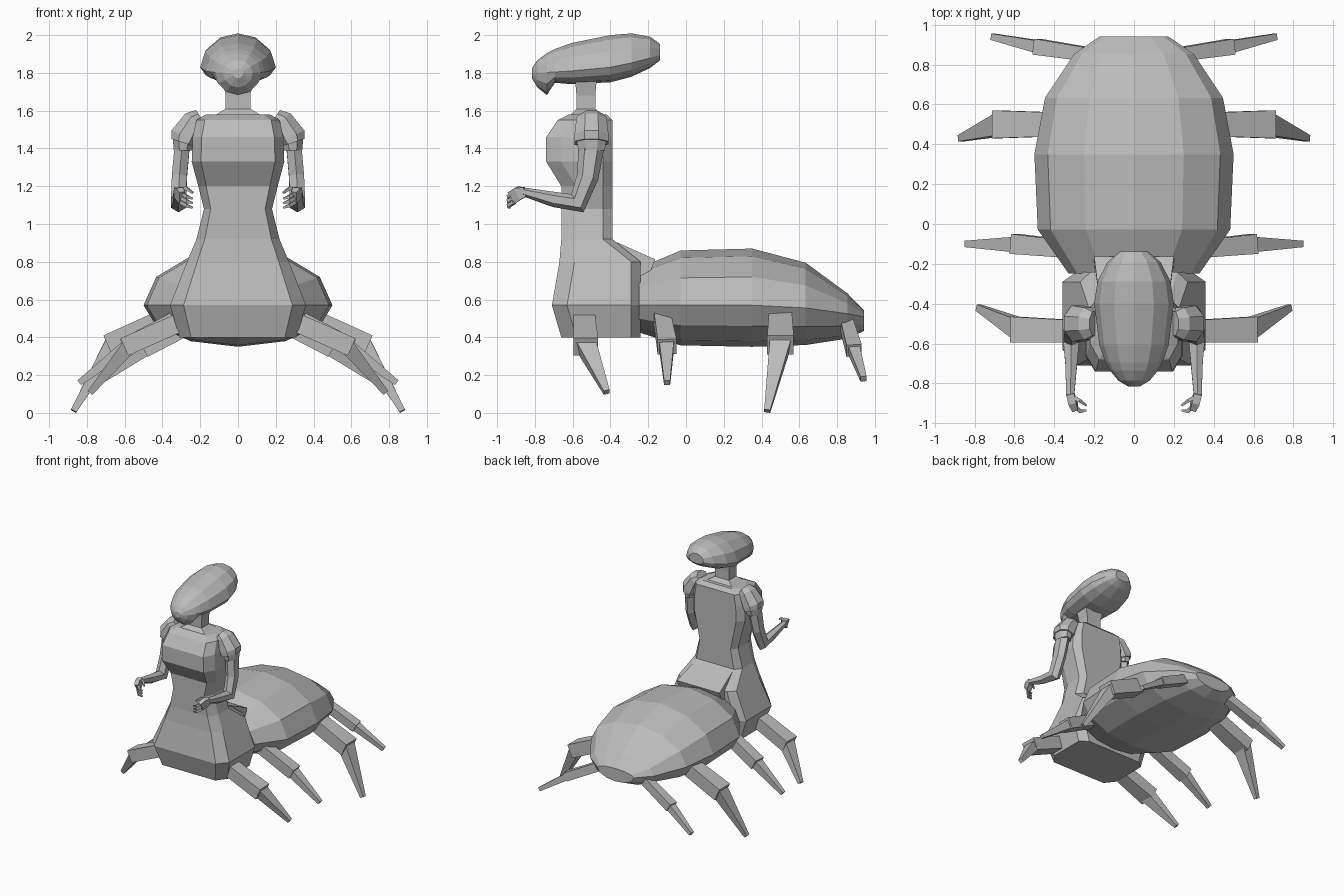
import bpy
import bmesh
from math import cos, sin, pi, tau
from mathutils import Vector

if "Cube" in bpy.data.objects:
    bpy.data.objects.remove(bpy.data.objects["Cube"], do_unlink=True)

colour = (.5, .5, .5, 1)
grey = bpy.data.materials.new("plain grey")
grey.use_nodes = True
grey.diffuse_color = colour
grey.node_tree.nodes["Principled BSDF"].inputs["Base Color"].default_value = colour


def loft(name, rings):
    """Bridge a row of equal rings, cap both ends, flat shaded."""
    bm = bmesh.new()
    rows = [[bm.verts.new(point) for point in ring] for ring in rings]
    for lower, upper in zip(rows, rows[1:]):
        for i in range(len(lower)):
            bm.faces.new((lower[i - 1], lower[i], upper[i], upper[i - 1]))
    bm.faces.new(rows[0])
    bm.faces.new(rows[-1])
    bmesh.ops.recalc_face_normals(bm, faces=bm.faces)
    mesh = bpy.data.meshes.new(name)
    bm.to_mesh(mesh)
    bm.free()
    mesh.materials.append(grey)
    obj = bpy.data.objects.new(name, mesh)
    bpy.context.collection.objects.link(obj)


def egg_ring(y, width, middle, rise, drop, sides=12):
    """Upright oval with different heights above and below its widest line."""
    ring = []
    for i in range(sides):
        angle = tau * i / sides
        height = cos(angle)
        ring.append((width * sin(angle), y, middle + height * (rise if height > 0 else drop)))
    return ring


def limb(name, points, sizes, ref, side=1, sides=4):
    """Tube through points; sizes are half extents along ref and across it."""
    path = [Vector((x * side, y, z)) for x, y, z in points]
    ref = Vector(ref)
    last = len(path) - 1
    reach = 1 / cos(pi / sides)
    rings = []
    for i, (point, (along, across)) in enumerate(zip(path, sizes)):
        way = (path[min(i + 1, last)] - path[max(i - 1, 0)]).normalized()
        u = (ref - way * ref.dot(way)).normalized() * along * reach
        v = way.cross(u).normalized() * across * reach
        angles = [tau * (k + .5) / sides for k in range(sides)]
        rings.append([point + u * cos(a) + v * sin(a) for a in angles])
    loft(name, rings)


X_AXIS, Y_AXIS, Z_AXIS = (1, 0, 0), (0, 1, 0), (0, 0, 1)

# Torso and skirt: height, half width, distance of the front and of the back panel
torso = []
for z, width, front, back in (
        (.4, .31, .66, .24), (.57, .36, .71, .24), (.8, .27, .67, .24),
        (.92, .22, .66, .39), (1.08, .18, .66, .39), (1.2, .21, .66, .39),
        (1.33, .245, .74, .39), (1.46, .24, .74, .39), (1.55, .22, .68, .39),
        (1.58, .17, .62, .42)):
    panel = width * .8
    right = [(panel, -front, z), (width, .08 - front, z),
             (width, -back - .05, z), (panel, -back, z)]
    torso.append(right + [(-x, y, z) for x, y, z in reversed(right)])
loft("torso", torso)

# Abdomen: blunt towards the front, rounded and drooping towards the rear
abdomen = []
for t in (-.95, -.6, 0, .45, .8, .94):
    power = 4 if t < 0 else 2
    swell = (1 - abs(t) ** power) ** (1 / power)
    rise = swell if t < 0 else swell ** 2
    middle = .57 - .07 * max(t, 0) ** 2
    abdomen.append(egg_ring(.35 + .63 * t, swell / 2, middle, .3 * rise, .22 * swell))
loft("abdomen", abdomen)

# Sloping saddle between the back and the abdomen
limb("saddle", ((0, -.45, .82), (0, -.2, .72)), ((.17, .11), (.2, .1)), X_AXIS)

# Neck, flaring into the shoulders and the head
limb("neck", ((0, -.53, 1.56), (0, -.53, 1.61), (0, -.53, 1.68), (0, -.53, 1.8)),
     ((.15, .1), (.065, .05), (.065, .05), (.09, .06)), X_AXIS)

# Long swept head, deeper at the chin and tilted up at the rear
head = []
for t in (-.99, -.92, -.8, -.7, -.5, 0, .4, .75, .94):
    swell = (1 - t * t) ** .5
    y = -.4 + t * (.42 if t < 0 else .28)
    middle = 1.83 + .05 * t + .02 * t * t
    depth = .2 if t < -.75 else .08
    head.append(egg_ring(y, swell / 5, middle, .17 * swell, depth * swell))
loft("head", head)

# Legs: hip, knee, foot, half thickness along y and across
legs = {
    "front": ((.26, -.54, .5), (.6, -.53, .35), (.78, -.42, .11), .065, .05),
    "second": ((.28, -.13, .52), (.6, -.1, .35), (.84, -.1, .16), .05, .045),
    "third": ((.38, .5, .5), (.69, .5, .36), (.87, .43, .01), .07, .055),
    "rear": ((.22, .85, .47), (.49, .89, .33), (.71, .94, .18), .04, .035),
}
for side, label in ((1, "left"), (-1, "right")):
    for pair, (hip, knee, foot, thick, tall) in legs.items():
        limb(f"{label}_{pair}_upper_leg", (hip, knee),
             ((thick * .85, tall), (thick, tall)), Y_AXIS, side)
        start = Vector(knee).lerp(Vector(hip), .1)
        limb(f"{label}_{pair}_lower_leg", (start, foot),
             ((thick * .8, tall * .8), (.016, .016)), Y_AXIS, side)

    # Puffed sleeve with a narrower cuff
    limb(f"{label}_sleeve", ((.2, -.5, 1.57), (.23, -.5, 1.55), (.28, -.5, 1.46), (.29, -.5, 1.43)),
         ((.04, .06), (.06, .08), (.08, .09), (.065, .09)), X_AXIS, side, sides=8)
    limb(f"{label}_cuff", ((.29, -.5, 1.45), (.29, -.5, 1.39)),
         ((.055, .08), (.05, .07)), X_AXIS, side, sides=8)

    # Arm bent forward at the elbow
    limb(f"{label}_arm",
         ((.295, -.5, 1.42), (.31, -.52, 1.25), (.315, -.575, 1.11), (.315, -.7, 1.13), (.32, -.86, 1.17)),
         ((.04, .06), (.04, .05), (.04, .05), (.03, .035), (.02, .02)), X_AXIS, side, sides=6)

    # Hand curling inward, with fingers and a thumb
    limb(f"{label}_palm", ((.32, -.85, 1.17), (.31, -.89, 1.16), (.295, -.92, 1.14)),
         ((.02, .025), (.02, .035), (.015, .035)), X_AXIS, side)
    slim = ((.01, .01), (.009, .009), (.005, .005))
    for finger, lift in (("lower", -.024), ("middle", 0), ("upper", .024)):
        limb(f"{label}_{finger}_finger",
             ((.3, -.91, 1.14 + lift), (.27, -.94, 1.12 + lift), (.24, -.935, 1.11 + lift)),
             slim, Z_AXIS, side)
    limb(f"{label}_thumb", ((.305, -.87, 1.18), (.275, -.885, 1.19), (.24, -.91, 1.165)),
         slim, Z_AXIS, side)
